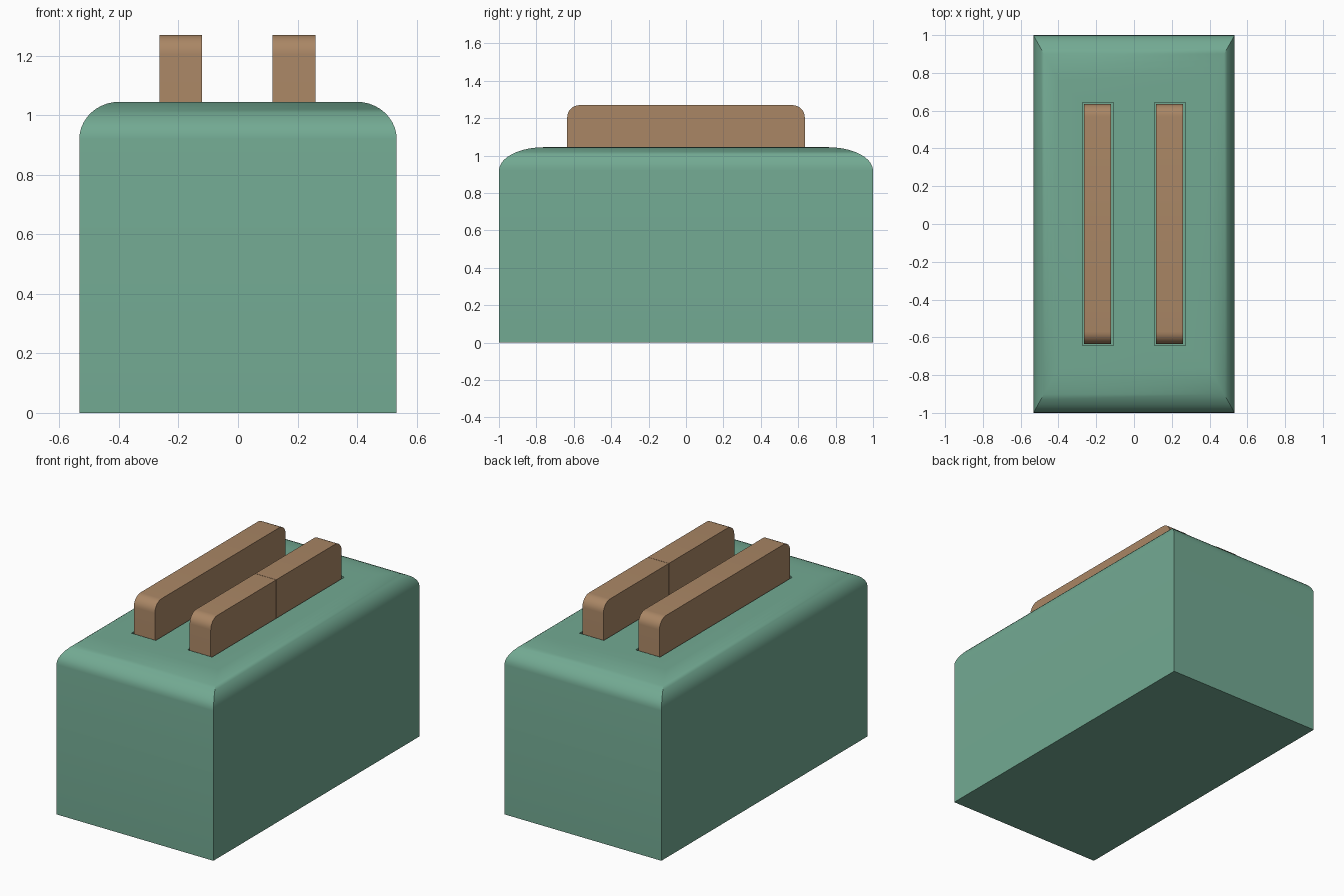
import bpy, bmesh, math

if "Cube" in bpy.data.objects:
    bpy.data.objects.remove(bpy.data.objects["Cube"])


def material(name, rgb):
    m = bpy.data.materials.new(name)
    m.diffuse_color = (*rgb, 1)
    m.use_nodes = True
    m.node_tree.nodes["Principled BSDF"].inputs["Base Color"].default_value = m.diffuse_color
    return m


GREEN = material("green_enamel", (0.17, 0.40, 0.29))
BROWN = material("toasted_bread", (0.40, 0.24, 0.13))


def finish(name, bm, mat=None):
    bmesh.ops.recalc_face_normals(bm, faces=bm.faces)
    me = bpy.data.meshes.new(name)
    bm.to_mesh(me)
    bm.free()
    ob = bpy.data.objects.new(name, me)
    bpy.context.collection.objects.link(ob)
    if mat:
        me.materials.append(mat)
    return ob


def smooth(ob):
    bpy.ops.object.select_all(action='DESELECT')
    ob.select_set(True)
    bpy.context.view_layer.objects.active = ob
    bpy.ops.object.shade_smooth_by_angle(angle=math.radians(35))


# body: stacked rectangles, top shoulder rounded as a quarter ellipse
HX, HY, TOP = 0.533, 1.0, 1.045
RX, RY, RZ, STEPS = 0.135, 0.24, 0.125, 10
sections = [(HX, HY, 0)]
for i in range(STEPS + 1):
    a = math.pi / 2 * i / STEPS
    k = 1 - math.cos(a)
    sections.append((HX - RX * k, HY - RY * k, TOP - RZ + RZ * math.sin(a)))
bm = bmesh.new()
rings = [[bm.verts.new((sx * x, sy * y, z))
          for sx, sy in ((-1, -1), (1, -1), (1, 1), (-1, 1))]
         for x, y, z in sections]
for lo, hi in zip(rings, rings[1:]):
    for j in range(4):
        n = (j + 1) % 4
        bm.faces.new((lo[j], lo[n], hi[n], hi[j]))
bm.faces.new(rings[0][::-1])
bm.faces.new(rings[-1])
body = finish("toaster_body", bm, GREEN)

# bread slots cut into the top
for side in (-1, 1):
    bm = bmesh.new()
    bmesh.ops.create_cube(bm, size=1)
    for v in bm.verts:
        v.co = (v.co.x * 0.165 + side * 0.191, v.co.y * 1.285,
                v.co.z * 0.5 + 0.95)
    cutter = finish("slot_cutter", bm)
    mod = body.modifiers.new("slot", 'BOOLEAN')
    mod.operation = 'DIFFERENCE'
    mod.solver = 'EXACT'
    mod.object = cutter
    bpy.context.view_layer.objects.active = body
    bpy.ops.object.modifier_apply(modifier=mod.name)
    bpy.data.objects.remove(cutter)
smooth(body)


# toast slice: side profile with rounded upper corners, given thickness
def toast(name, x, y0, y1, round0=True, round1=True):
    z0, z1, r, w = 0.72, 1.27, 0.065, 0.0715
    pts = [(y0, z0), (y1, z0)]
    arc = [math.pi / 2 * i / 8 for i in range(9)]
    if round1:
        pts += [(y1 - r + r * math.cos(a), z1 - r + r * math.sin(a)) for a in arc]
    else:
        pts.append((y1, z1))
    if round0:
        pts += [(y0 + r - r * math.sin(a), z1 - r + r * math.cos(a)) for a in arc]
    else:
        pts.append((y0, z1))
    bm = bmesh.new()
    f = bm.faces.new([bm.verts.new((x - w, y, z)) for y, z in pts])
    ext = bmesh.ops.extrude_face_region(bm, geom=[f])
    for v in ext["geom"]:
        if isinstance(v, bmesh.types.BMVert):
            v.co.x += 2 * w
    smooth(finish(name, bm, BROWN))


toast("left_toast", -0.192, -0.635, 0.635)
# right slice is split in two halves
toast("right_toast_front", 0.188, -0.635, -0.001, round1=False)
toast("right_toast_back", 0.188, 0.001, 0.635, round0=False)
